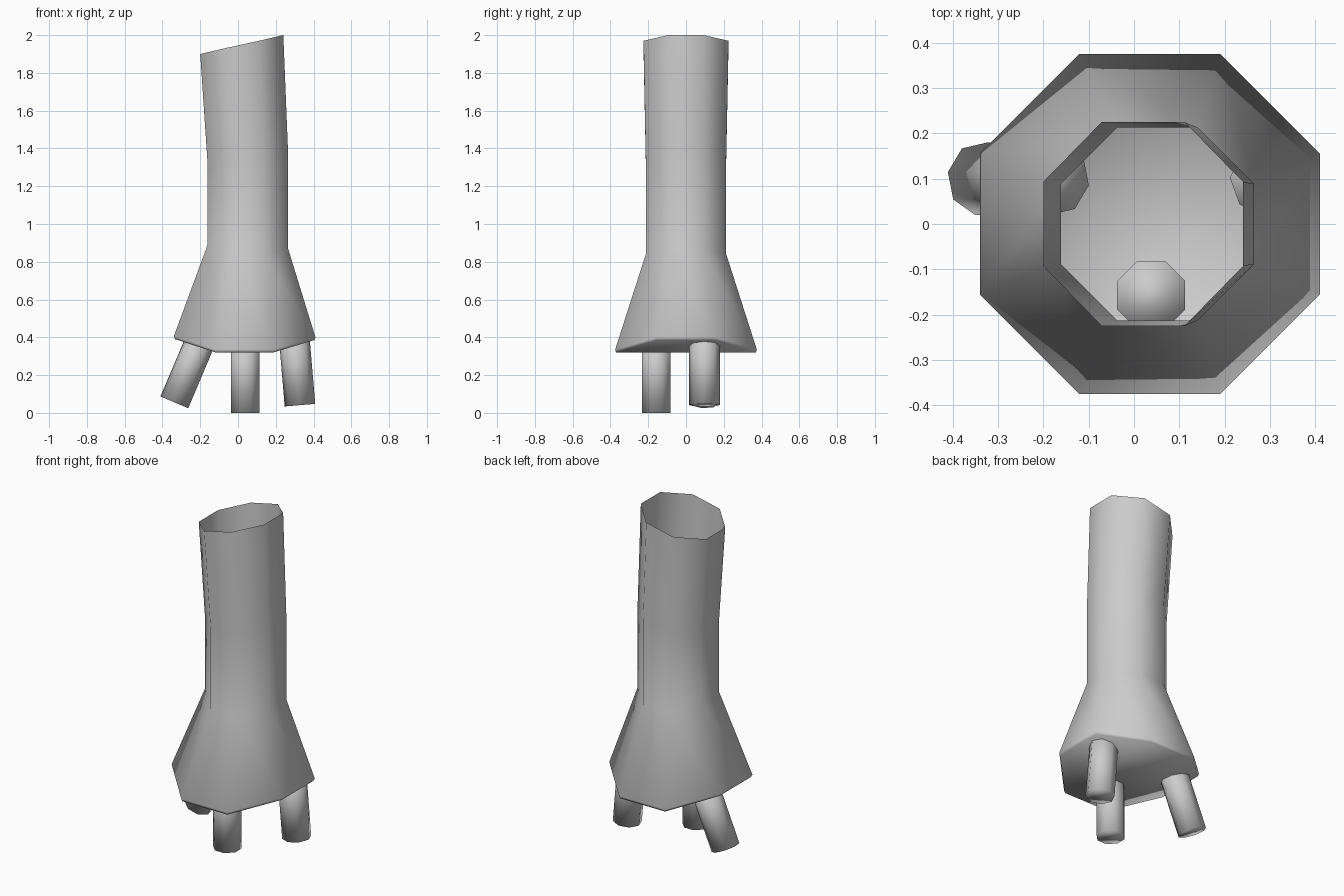
import bpy, bmesh
from math import cos, sin, pi, radians
from mathutils import Vector, Matrix

if "Cube" in bpy.data.objects:
    bpy.data.objects.remove(bpy.data.objects["Cube"])

grey = bpy.data.materials.new("plain grey")
grey.use_nodes = True
grey.diffuse_color = (0.6, 0.6, 0.6, 1)
for node in grey.node_tree.nodes:
    if node.type == 'BSDF_PRINCIPLED':
        node.inputs["Base Color"].default_value = (0.6, 0.6, 0.6, 1)


def finish(bm, name):
    bmesh.ops.recalc_face_normals(bm, faces=bm.faces)
    for face in bm.faces:
        face.smooth = True
    mesh = bpy.data.meshes.new(name)
    bm.to_mesh(mesh)
    bm.free()
    mesh.materials.append(grey)
    obj = bpy.data.objects.new(name, mesh)
    bpy.context.collection.objects.link(obj)
    return obj


def octagon(bm, cx, hx, hy, heights):
    """Octagon ring; heights are for its left, inner left, inner right and right columns."""
    columns = (3, 2, 1, 0, 0, 1, 2, 3)
    ring = []
    for k in (0, 1, 2, 3, 4, 5, 6, 7):
        a = pi / 8 + k * pi / 4
        column = (3, 2, 1, 0, 0, 1, 2, 3)[k]
        ring.append(bm.verts.new((cx + hx * cos(a) / cos(pi / 8),
                                  hy * sin(a) / cos(pi / 8), heights[column])))
    return ring


# Open tube flaring into a skirt with a narrow lip
sections = [
    (0.02, 0.22, 0.225, (1.90, 1.93, 1.97, 2.00)),
    (0.052, 0.213, 0.213, (1.32, 1.34, 1.36, 1.38)),
    (0.052, 0.213, 0.213, (0.89, 0.84, 0.84, 0.87)),
    (0.035, 0.375, 0.375, (0.405, 0.335, 0.335, 0.40)),
    (0.035, 0.368, 0.370, (0.39, 0.32, 0.32, 0.385)),
]
bm = bmesh.new()
rings = [octagon(bm, *s) for s in sections]
for upper, lower in zip(rings, rings[1:]):
    for k in range(8):
        n = (k + 1) % 8
        bm.faces.new((upper[k], lower[k], lower[n], upper[n]))

# Folded floor: flat middle strip and two raised sides
base = rings[-1]
for ids in ((1, 2, 5, 6), (2, 3, 4, 5), (6, 7, 0, 1)):
    bm.faces.new([base[i] for i in ids])
finish(bm, "flared_tube")


# Three octagonal pegs through the floor
def peg(name, foot, direction, twist):
    length, radius = 0.42, 0.075 / cos(pi / 8)
    bm = bmesh.new()
    bmesh.ops.create_cone(bm, cap_ends=True, segments=8, radius1=radius,
                          radius2=radius, depth=length,
                          matrix=Matrix.Translation((0, 0, length / 2))
                          @ Matrix.Rotation(pi / 8 + radians(twist), 4, 'Z'))
    tilt = Vector((0, 0, 1)).rotation_difference(Vector(direction))
    bm.transform(Matrix.Translation(foot) @ tilt.to_matrix().to_4x4())
    finish(bm, name)


peg("front_peg", (0.038, -0.157, 0.0), (0, 0, 1), 0)
peg("back_right_peg", (-0.337, 0.1, 0.056), (0.39, 0, 0.92), 12)
peg("back_left_peg", (0.328, 0.098, 0.041), (-0.085, 0, 1), 20)
